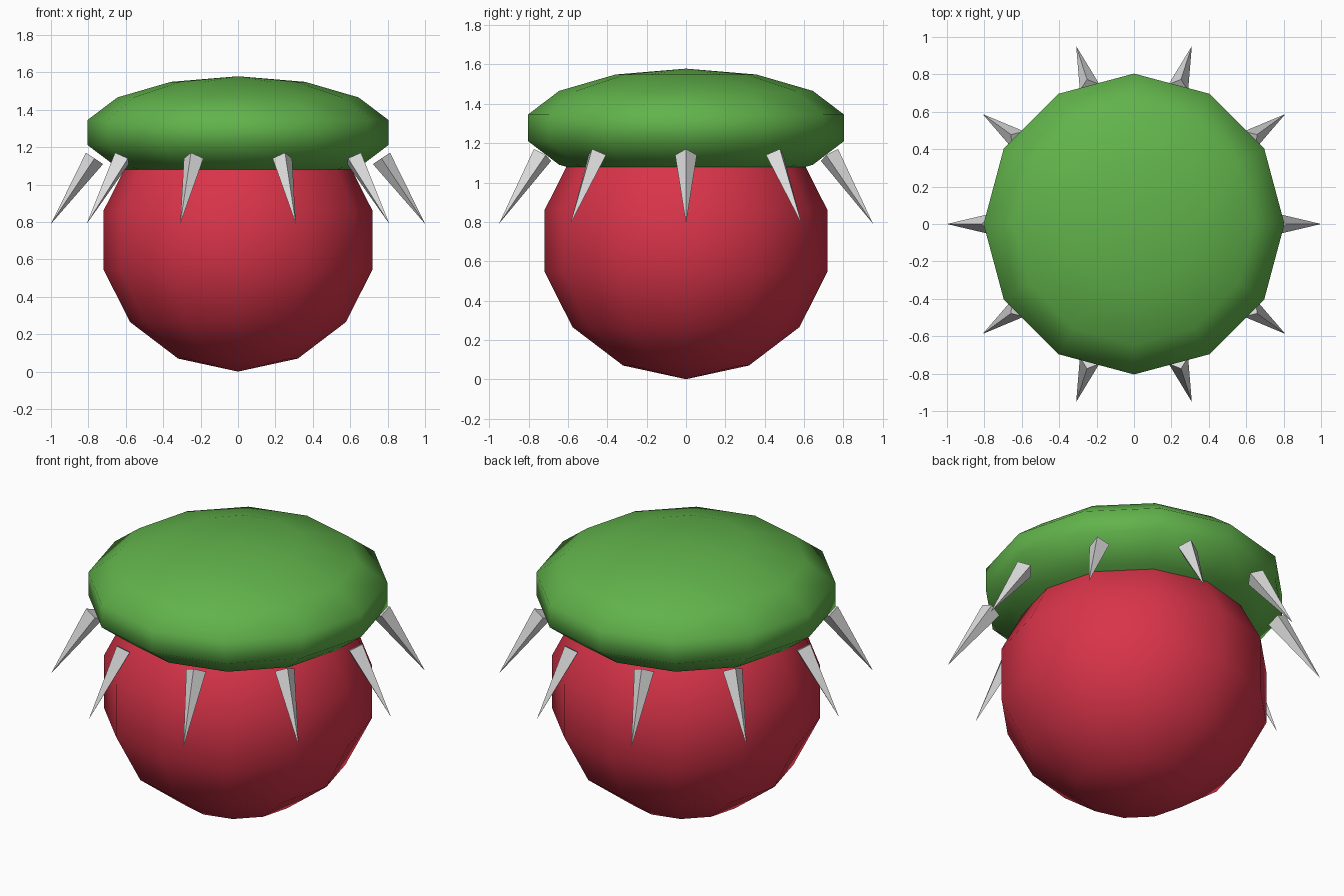
import bpy
from math import atan2, cos, hypot, sin, tau

cube = bpy.data.objects.get("Cube")
if cube:
    bpy.data.objects.remove(cube, do_unlink=True)


def material(name, rgb):
    mat = bpy.data.materials.new(name)
    mat.use_nodes = True
    mat.diffuse_color = (*rgb, 1)
    mat.node_tree.nodes["Principled BSDF"].inputs["Base Color"].default_value = (*rgb, 1)
    return mat


red = material("berry red", (0.69, 0.034, 0.067))
green = material("leaf green", (0.12, 0.45, 0.07))
grey = material("pale grey", (0.72, 0.72, 0.72))


def squashed_ball(name, width_radius, height_radius, z, mat):
    """Low-poly ball with a squashed height and smooth shading."""
    bpy.ops.mesh.primitive_uv_sphere_add(segments=12, ring_count=7, radius=1, location=(0, 0, z))
    obj = bpy.context.object
    obj.name = name
    obj.scale = (width_radius, width_radius, height_radius)
    bpy.ops.object.transform_apply(location=False, rotation=False, scale=True)
    bpy.ops.object.shade_smooth()
    obj.data.materials.append(mat)


# Round body and the flattened cap that overlaps its top
squashed_ball("body", 0.738, 0.703, 0.703, red)
squashed_ball("cap", 0.825, 0.301, 1.278, green)

# Ring of four-sided spikes slanting out and down from under the cap
SPIKES = 10
base_r, base_z = 0.767, 1.14
tip_r, tip_z = 1.0, 0.79
run, drop = tip_r - base_r, tip_z - base_z
mid_r, mid_z = (base_r + tip_r) / 2, (base_z + tip_z) / 2
for i in range(SPIKES):
    a = tau * i / SPIKES
    bpy.ops.mesh.primitive_cone_add(
        vertices=4, radius1=0.055, radius2=0, depth=hypot(run, drop),
        location=(mid_r * cos(a), mid_r * sin(a), mid_z),
        rotation=(0, atan2(run, drop), a))
    spike = bpy.context.object
    spike.name = f"spike_{i + 1}"
    spike.data.materials.append(grey)
